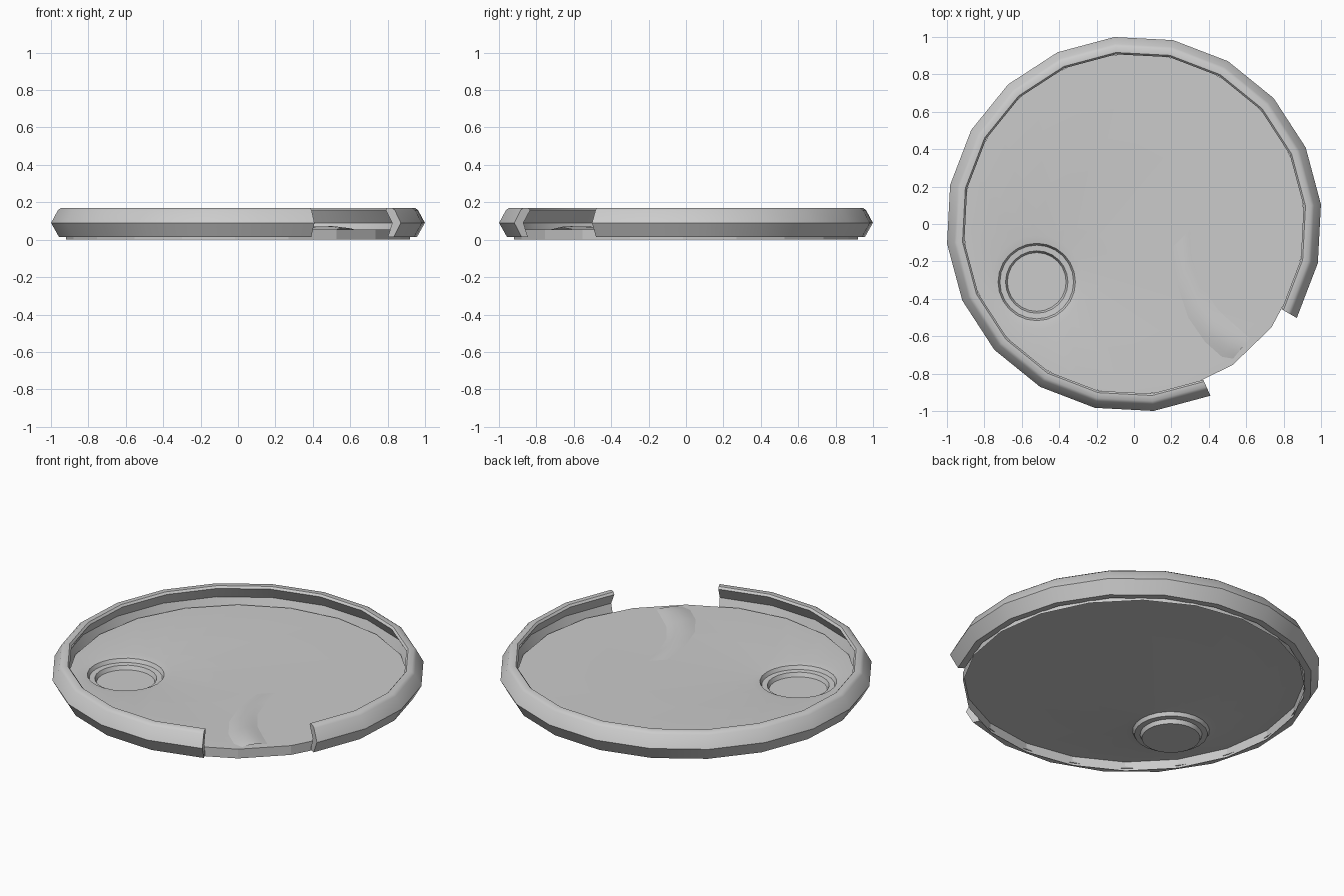
import bpy, bmesh
from math import cos, sin, pi, radians

if "Cube" in bpy.data.objects:
    bpy.data.objects.remove(bpy.data.objects["Cube"])

PLATE_Z = 0.055


def finish(bm, name, smooth=None):
    bmesh.ops.recalc_face_normals(bm, faces=bm.faces)
    mesh = bpy.data.meshes.new(name)
    bm.to_mesh(mesh)
    bm.free()
    ob = bpy.data.objects.new(name, mesh)
    bpy.context.collection.objects.link(ob)
    if smooth:
        bpy.ops.object.select_all(action='DESELECT')
        ob.select_set(True)
        bpy.context.view_layer.objects.active = ob
        bpy.ops.object.shade_smooth_by_angle(angle=radians(smooth))
    return ob


def ring(bm, r, z, n=20, start=0.0, cx=0.0, cy=0.0):
    return [bm.verts.new((cx + r * cos(radians(start) + 2 * pi * i / n),
                          cy + r * sin(radians(start) + 2 * pi * i / n), z))
            for i in range(n)]


def bridge(bm, a, b, closed=True):
    n = len(a)
    for i in range(n if closed else n - 1):
        j = (i + 1) % n
        bm.faces.new((a[i], a[j], b[j], b[i]))


# Raised rim: chevron section swept round, two of twenty segments left open
section = [(0.912, 0.158), (0.922, 0.17), (0.952, 0.17), (0.968, 0.158), (1.005, 0.09),
           (0.962, 0.014), (0.925, 0.014), (0.952, 0.09)]
bm = bmesh.new()
stations = []
for i in range(19):
    a = radians(-30 + 18 * i)
    stations.append([bm.verts.new((r * cos(a), r * sin(a), z)) for r, z in section])
for s, t in zip(stations, stations[1:]):
    bridge(bm, s, t)
bm.faces.new(stations[0])
bm.faces.new(stations[-1])
finish(bm, "rim", 40)

# Base plate: thin top with a skirt, open below, and a stepped round well
CX, CY = -0.52, -0.31
bm = bmesh.new()
outer = ring(bm, 0.92, PLATE_Z, start=-1)
skirt = ring(bm, 0.92, 0.0, start=-1)
bridge(bm, outer, skirt)
steps = [(0.25, PLATE_Z), (0.207, 0.049), (0.197, 0.028), (0.167, 0.026), (0.157, 0.003)]
wells = [ring(bm, r, z, 24, 0, CX, CY) for r, z in steps]
for a, b in zip(wells, wells[1:]):
    bridge(bm, a, b)
bm.faces.new(wells[-1])
edges = [bm.edges.get((l[i], l[i - 1])) for l in (outer, wells[0]) for i in range(len(l))]
bmesh.ops.triangle_fill(bm, edges=edges, use_beauty=True, normal=(0, 0, 1))
finish(bm, "base_plate", 15)

# Low curved ridge leading to the opening
left = [(0.21, -0.12), (0.23, -0.32), (0.29, -0.5), (0.38, -0.63), (0.47, -0.71), (0.53, -0.72)]
right = [(0.30, -0.03), (0.31, -0.18), (0.36, -0.33), (0.45, -0.46), (0.55, -0.55), (0.62, -0.61)]
heights = [0.0, 0.006, 0.011, 0.015, 0.017, 0.008]
bm = bmesh.new()
rows = []
for (x0, y0), (x1, y1), h in zip(left, right, heights):
    rows.append([bm.verts.new((x0 + (x1 - x0) * k / 6, y0 + (y1 - y0) * k / 6,
                               PLATE_Z + 0.0005 + h * sin(pi * k / 6))) for k in range(7)])
for a, b in zip(rows, rows[1:]):
    bridge(bm, a, b, closed=False)
ridge = finish(bm, "curved_ridge", 40)
if ridge.data.polygons[0].normal.z < 0:
    ridge.data.flip_normals()
